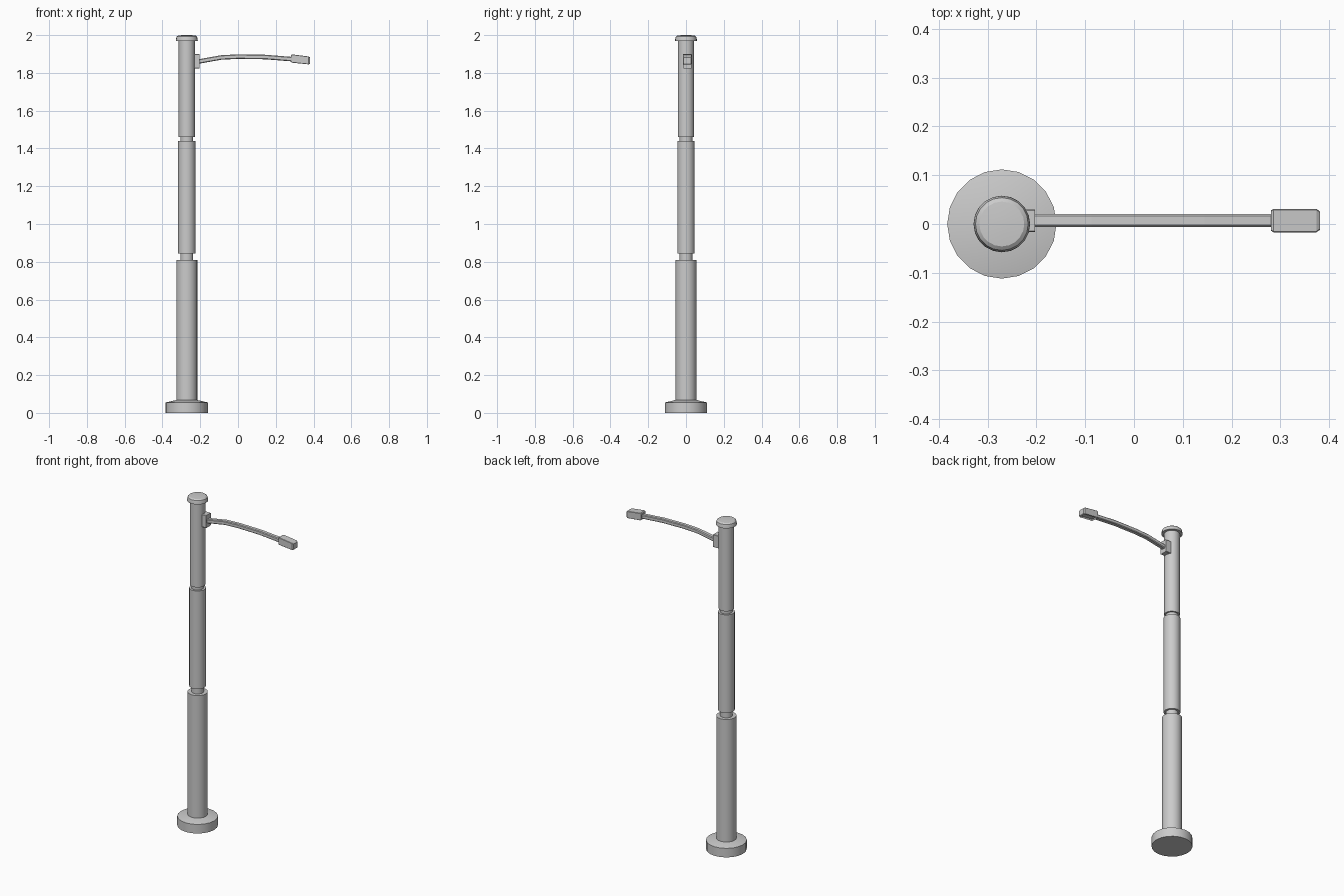
import bpy, bmesh, math

if "Cube" in bpy.data.objects:
    bpy.data.objects.remove(bpy.data.objects["Cube"])

PX = -0.271   # pole axis
ARM_Y = 0.007  # arm centre line


def finish(name, bm, smooth=False):
    bmesh.ops.recalc_face_normals(bm, faces=bm.faces)
    mesh = bpy.data.meshes.new(name)
    bm.to_mesh(mesh)
    bm.free()
    ob = bpy.data.objects.new(name, mesh)
    bpy.context.collection.objects.link(ob)
    if smooth:
        bpy.ops.object.select_all(action='DESELECT')
        ob.select_set(True)
        bpy.context.view_layer.objects.active = ob
        bpy.ops.object.shade_smooth_by_angle(angle=math.radians(30))
    return ob


def loft(name, rings, smooth=False):
    bm = bmesh.new()
    loops = [[bm.verts.new(p) for p in ring] for ring in rings]
    n = len(loops[0])
    for a, b in zip(loops, loops[1:]):
        for i in range(n):
            j = (i + 1) % n
            bm.faces.new((a[i], a[j], b[j], b[i]))
    bm.faces.new(loops[0][::-1])
    bm.faces.new(loops[-1])
    return finish(name, bm, smooth)


def lathe(name, profile, sides=20):
    angles = [2 * math.pi * i / sides for i in range(sides)]
    return loft(name, [[(PX + r * math.cos(a), r * math.sin(a), z) for a in angles]
                       for r, z in profile], True)


def section(x, z, hy, hz, c):
    # rectangle with chamfered corners, across the arm
    pts = [(hy, hz - c), (hy - c, hz), (c - hy, hz), (-hy, hz - c),
           (-hy, c - hz), (c - hy, -hz), (hy - c, -hz), (hy, c - hz)]
    return [(x, ARM_Y + y, z + dz) for y, dz in pts]


# Base and stepped pole
lathe("base", [(0.112, 0), (0.112, 0.055), (0.06, 0.067)])
lathe("pole", [(0.0555, 0.06), (0.0555, 0.81), (0.034, 0.81), (0.034, 0.845),
               (0.046, 0.845), (0.046, 1.44), (0.034, 1.44), (0.034, 1.46),
               (0.043, 1.46), (0.043, 1.975)])
# Rounded cap
lathe("cap", [(0.058, 1.97), (0.0575, 1.978), (0.054, 1.992), (0.046, 1.998), (0.02, 2.0)])

# Bracket joining the arm to the pole
loft("arm_bracket", [section(x, 1.862, 0.023, 0.038, 0.002) for x in (-0.24, -0.203)])

# Curved arm
path = [(-0.21, 1.86), (-0.087, 1.882), (0.0, 1.886), (0.145, 1.884), (0.295, 1.872)]
loft("arm", [section(x, z, 0.0135, 0.012, 0.004) for x, z in path])

# Lamp head with a recessed underside
head = loft("lamp_head", [section(0.281, 1.876, 0.021, 0.019, 0.002),
                          section(0.286, 1.876, 0.024, 0.022, 0.002),
                          section(0.374, 1.866, 0.024, 0.021, 0.002),
                          section(0.381, 1.865, 0.019, 0.017, 0.002)])
bm = bmesh.new()
bm.from_mesh(head.data)
bm.normal_update()
bottom = max((f for f in bm.faces if f.normal.z < -0.9), key=lambda f: f.calc_area())
bmesh.ops.inset_individual(bm, faces=[bottom], thickness=0.005, depth=0)
for v in bottom.verts:
    v.co.z += 0.008
bm.to_mesh(head.data)
bm.free()
